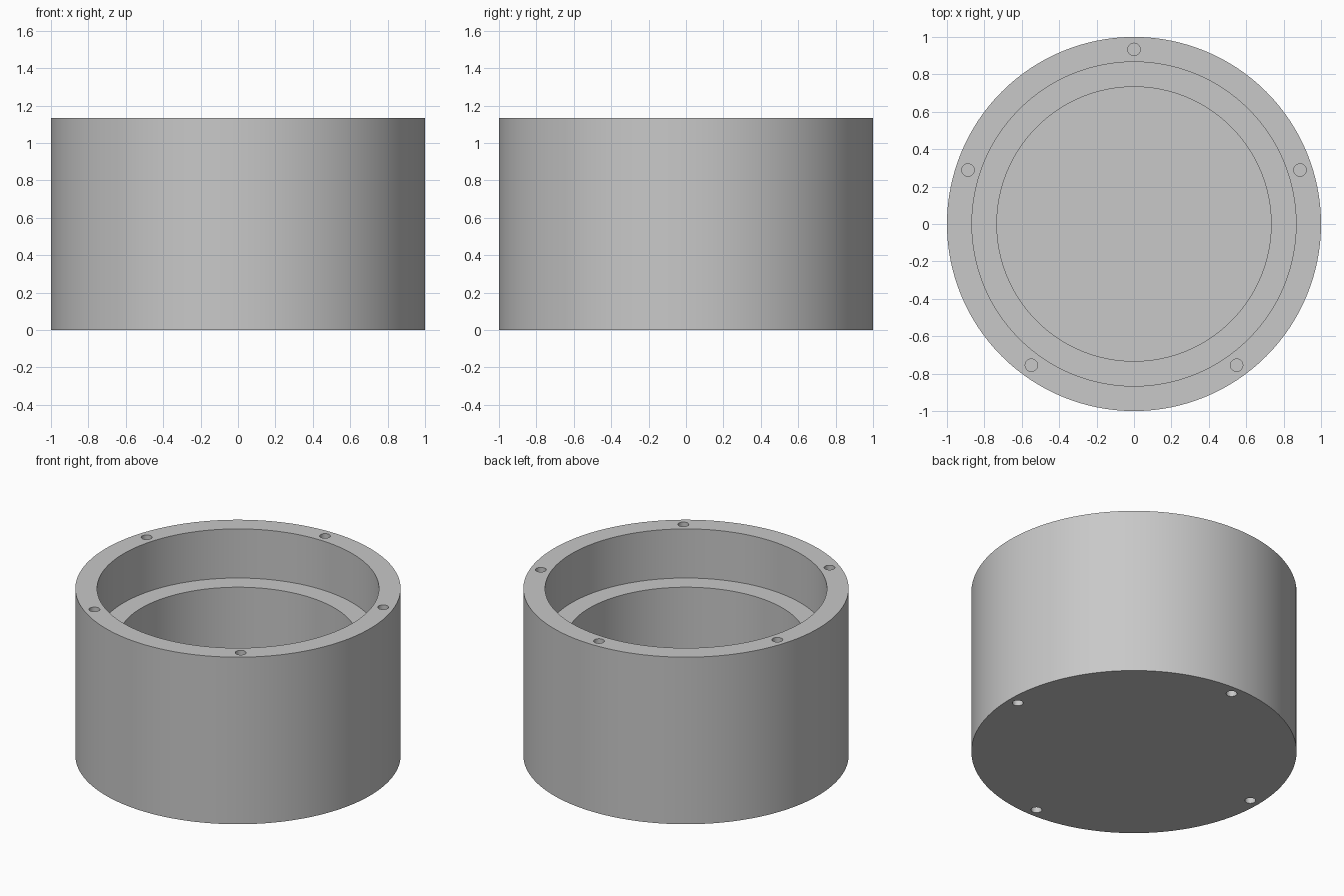
import bpy, bmesh
from math import radians, sin, cos, pi
from mathutils import Vector

if "Cube" in bpy.data.objects:
    bpy.data.objects.remove(bpy.data.objects["Cube"], do_unlink=True)

UNIT = 1 / 75          # one millimetre of the part
HEIGHT = 85 * UNIT
BOLT_CIRCLE = 70 * UNIT
HOLE_RADIUS = 2.5 * UNIT
HOLE_DEPTH = 15 * UNIT

grey = bpy.data.materials.new("plain grey")
grey.use_nodes = True
colour = (0.58, 0.58, 0.58, 1)
grey.diffuse_color = colour
grey.node_tree.nodes["Principled BSDF"].inputs["Base Color"].default_value = colour


def lathe(name, profile, segments=128):
    """Revolve an (r, z) profile that starts and ends on the axis."""
    bm = bmesh.new()
    verts = [bm.verts.new((r * UNIT, 0, z * UNIT)) for r, z in profile]
    edges = [bm.edges.new(pair) for pair in zip(verts, verts[1:])]
    bmesh.ops.spin(bm, geom=verts + edges, cent=(0, 0, 0), axis=(0, 0, 1),
                   angle=2 * pi, steps=segments, use_merge=True)
    bmesh.ops.remove_doubles(bm, verts=bm.verts, dist=1e-5)
    # merge the flat discs into single faces
    bmesh.ops.dissolve_limit(bm, angle_limit=radians(0.5),
                             verts=bm.verts, edges=bm.edges)
    bmesh.ops.recalc_face_normals(bm, faces=bm.faces)
    mesh = bpy.data.meshes.new(name)
    bm.to_mesh(mesh)
    bm.free()
    obj = bpy.data.objects.new(name, mesh)
    bpy.context.collection.objects.link(obj)
    mesh.materials.append(grey)
    return obj


def drill(target, count, start, z):
    """Cut a ring of blind holes into the face at height z."""
    for i in range(count):
        a = radians(start) + 2 * pi * i / count
        bpy.ops.mesh.primitive_cylinder_add(
            vertices=32, radius=HOLE_RADIUS, depth=2 * HOLE_DEPTH,
            location=Vector((cos(a), sin(a), 0)) * BOLT_CIRCLE + Vector((0, 0, z)))
        cutter = bpy.context.object
        cutter.name = "hole_cutter"
        cutter.data.materials.append(grey)
        cutter.hide_render = True
        mod = target.modifiers.new("hole", "BOOLEAN")
        mod.operation, mod.solver, mod.object = "DIFFERENCE", "EXACT", cutter
        bpy.context.view_layer.objects.active = target
        bpy.ops.object.modifier_apply(modifier=mod.name)
        bpy.data.objects.remove(cutter, do_unlink=True)


# Round cup with a stepped cavity
housing = lathe("round_housing", [(0, 0), (75, 0), (75, 85), (65, 85),
                                  (65, 60), (55, 60), (55, 10), (0, 10)])

# Five screw holes in the rim, four in the base
drill(housing, 5, 90, HEIGHT)
drill(housing, 4, 0, 0)

# Smooth walls, crisp rims
bpy.ops.object.select_all(action="DESELECT")
housing.select_set(True)
bpy.context.view_layer.objects.active = housing
bpy.ops.object.shade_smooth_by_angle(angle=radians(30))
